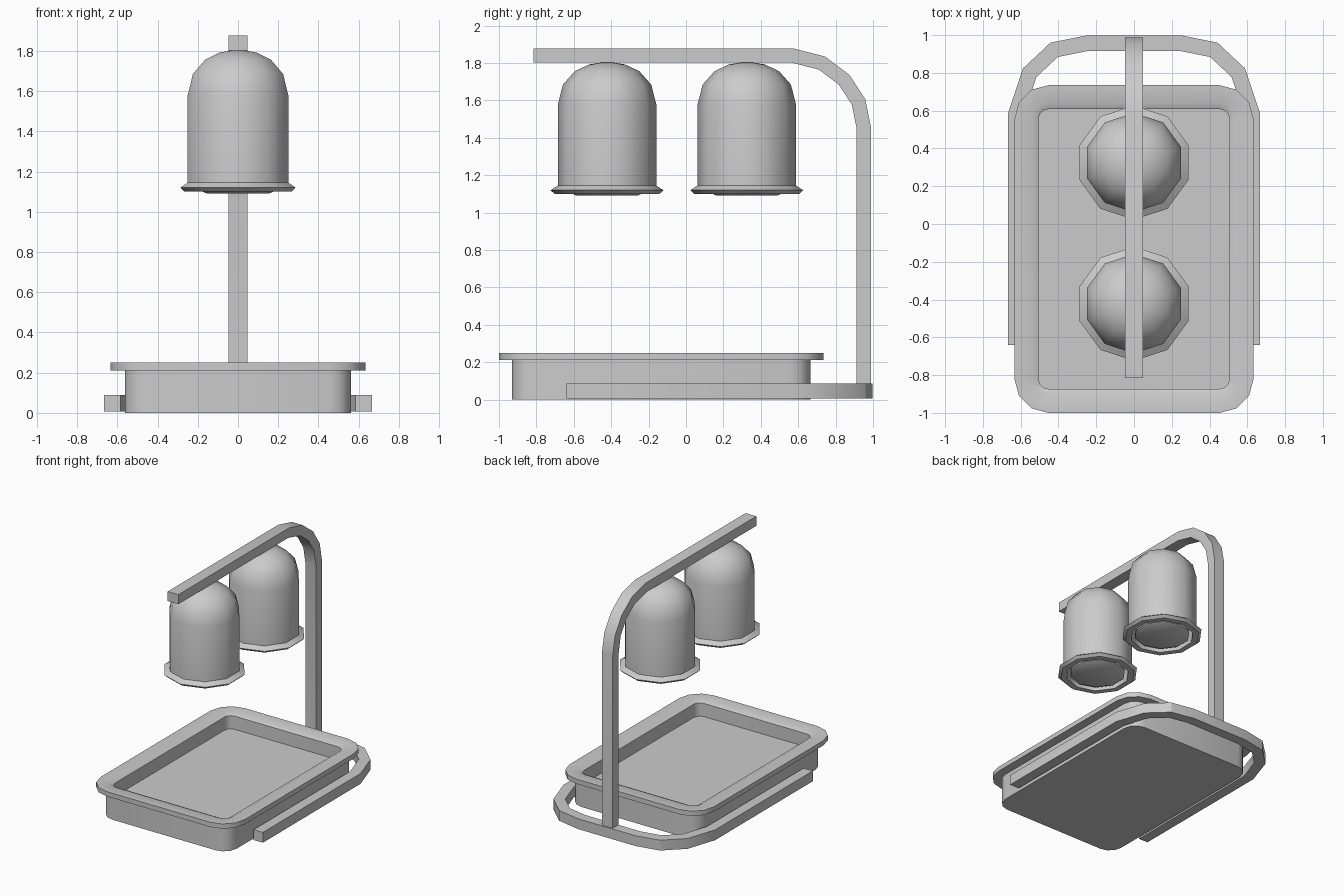
import bpy, bmesh, math
from mathutils import Vector

if "Cube" in bpy.data.objects:
    bpy.data.objects.remove(bpy.data.objects["Cube"])


def finish(name, bm, angle):
    bmesh.ops.recalc_face_normals(bm, faces=bm.faces)
    me = bpy.data.meshes.new(name)
    bm.to_mesh(me)
    bm.free()
    if angle:
        me.polygons.foreach_set("use_smooth", [True] * len(me.polygons))
        me.set_sharp_from_angle(angle=math.radians(angle))
    ob = bpy.data.objects.new(name, me)
    bpy.context.collection.objects.link(ob)
    return ob


def loft(name, rings, angle=0):
    """Skin a list of equal-length closed rings and cap both ends."""
    bm = bmesh.new()
    vs = [[bm.verts.new(p) for p in r] for r in rings]
    n = len(rings[0])
    for a, b in zip(vs, vs[1:]):
        for i in range(n):
            j = (i + 1) % n
            bm.faces.new((a[i], a[j], b[j], b[i]))
    bm.faces.new(vs[0])
    bm.faces.new(vs[-1])
    return finish(name, bm, angle)


def bar(name, path, half, axis, half_axis):
    """Sweep a rectangle along a planar path with mitred joints."""
    pts = [Vector(p) for p in path]
    axis = Vector(axis)
    rings = []
    for i, p in enumerate(pts):
        d0 = (p - pts[i - 1]).normalized() if i else (pts[1] - p).normalized()
        d1 = (pts[i + 1] - p).normalized() if i < len(pts) - 1 else d0
        n0, n1 = d0.cross(axis), d1.cross(axis)
        m = (n0 + n1).normalized()
        m *= half / m.dot(n0)
        a = axis * half_axis
        rings.append([p + m + a, p - m + a, p - m - a, p + m - a])
    return loft(name, rings, 30)


def rounded(r, z, cx=0.453, y0=-0.82, y1=0.555, seg=3):
    """Rounded rectangle ring: corner centres stay fixed, radius varies."""
    ring = []
    for k, (x, y) in enumerate([(cx, y1), (-cx, y1), (-cx, y0), (cx, y0)]):
        for i in range(seg + 1):
            t = math.pi / 2 * (k + i / seg)
            ring.append((x + r * math.cos(t), y + r * math.sin(t), z))
    return ring


def lathe(name, profile, y, sides=10):
    rings = []
    for r, z in profile:
        rings.append([(r * math.sin(2 * math.pi * i / sides),
                       y + r * math.cos(2 * math.pi * i / sides), z)
                      for i in range(sides)])
    return loft(name, rings, 40)


# Tray: body, overhanging rim with bevelled inner edge, recessed floor
loft("tray", [rounded(r, z) for r, z in [
    (0.11, 0.0), (0.11, 0.212), (0.18, 0.212), (0.18, 0.25),
    (0.085, 0.25), (0.053, 0.235), (0.053, 0.13)]], 31)

# U-shaped base rail around the back of the tray
side = [(0.626, -0.64), (0.626, 0.58), (0.553, 0.80), (0.423, 0.922), (0.248, 0.957)]
path = [(x, y, 0.047) for x, y in side]
path += [(-x, y, z) for x, y, z in reversed(path)]
bar("base_rail", path, 0.041, (0, 0, 1), 0.041)

# Post bending forward into the overhead arm
arm = [(0.95, 0.05), (0.95, 1.455), (0.923, 1.592), (0.846, 1.71),
       (0.727, 1.80), (0.57, 1.84), (-0.815, 1.84)]
bar("post_and_arm", [(0, y, z) for y, z in arm], 0.038, (1, 0, 0), 0.047)

# Two heat lamps: domed shade with flared lip, and a bulb inside
shade = [(0.03, 1.803), (0.095, 1.793), (0.172, 1.757), (0.236, 1.685), (0.263, 1.58),
         (0.263, 1.145), (0.302, 1.12), (0.28, 1.10), (0.235, 1.10), (0.235, 1.30)]
bulb = [(0.15, 1.30), (0.208, 1.18), (0.208, 1.112), (0.165, 1.092)]
for label, y in (("front", -0.422), ("back", 0.325)):
    lathe(label + "_lamp_shade", shade, y)
    lathe(label + "_bulb", bulb, y)
